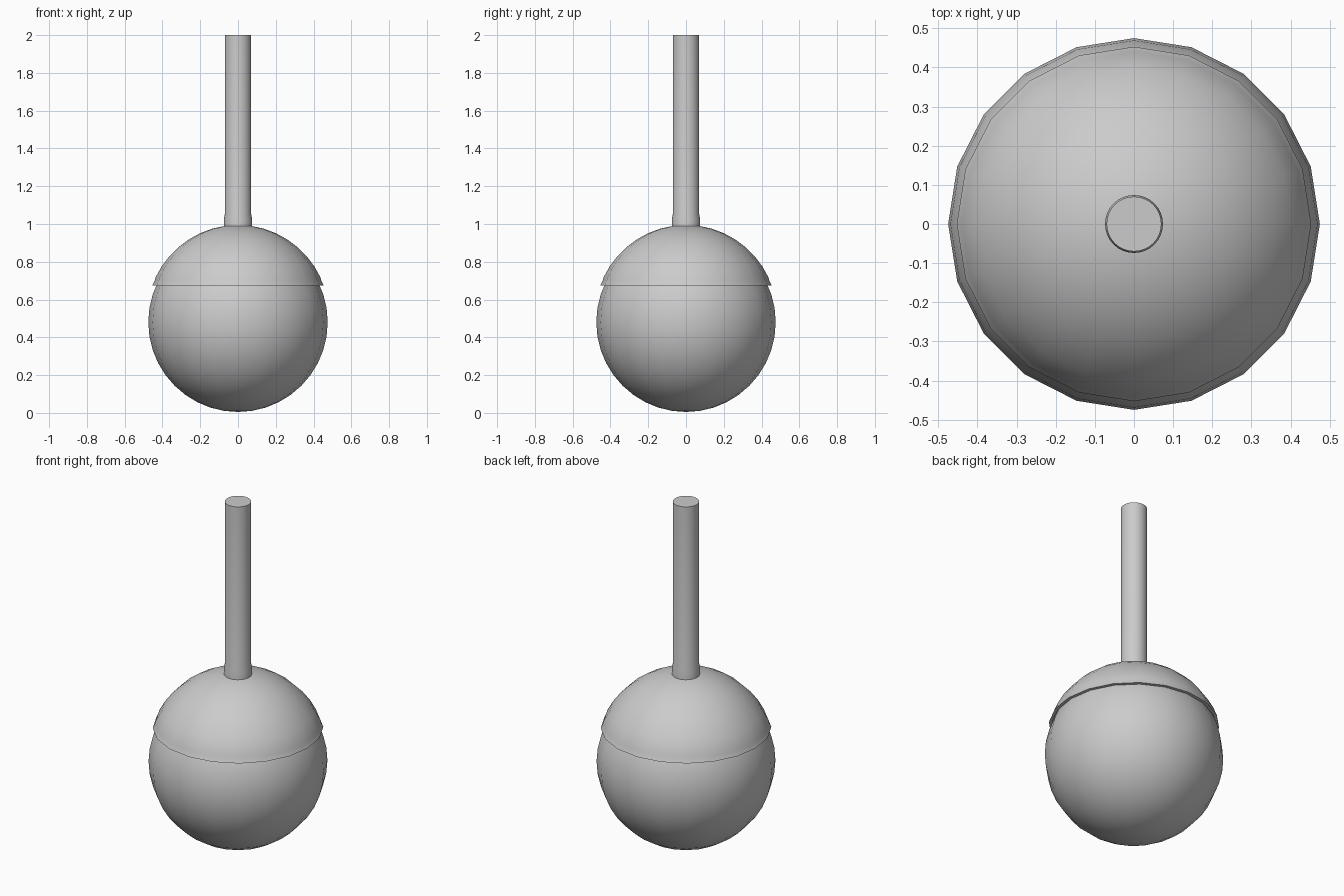
import bpy, bmesh, math

if "Cube" in bpy.data.objects:
    bpy.data.objects.remove(bpy.data.objects["Cube"])

SIDES = 20


def lathe(name, profile, sides, angle=40):
    """Revolve a (radius, z) profile round the z axis; zero radius makes a pole."""
    bm = bmesh.new()
    rings = []
    for r, z in profile:
        if r < 1e-6:
            rings.append([bm.verts.new((0, 0, z))] * sides)
        else:
            rings.append([bm.verts.new((r * math.cos(2 * math.pi * i / sides),
                                        r * math.sin(2 * math.pi * i / sides), z))
                          for i in range(sides)])
    for a, b in zip(rings, rings[1:]):
        for i in range(sides):
            j = (i + 1) % sides
            bm.faces.new(list(dict.fromkeys((a[i], a[j], b[j], b[i]))))
    bmesh.ops.recalc_face_normals(bm, faces=bm.faces)
    mesh = bpy.data.meshes.new(name)
    bm.to_mesh(mesh)
    bm.free()
    obj = bpy.data.objects.new(name, mesh)
    bpy.context.collection.objects.link(obj)
    bpy.ops.object.select_all(action='DESELECT')
    obj.select_set(True)
    bpy.context.view_layer.objects.active = obj
    bpy.ops.object.shade_smooth_by_angle(angle=math.radians(angle))
    return obj


def arc(radius, centre, start, end, steps):
    """Profile points on a circle, angles in degrees above the equator."""
    pts = []
    for k in range(steps + 1):
        a = math.radians(start + (end - start) * k / steps)
        pts.append((max(0, radius * math.cos(a)), centre + radius * math.sin(a)))
    return pts


# Round globe
lathe("globe", arc(0.475, 0.48, -90, 90, 20), SIDES)

# Domed cap: outer dome, flared rim, then the underside
outer = arc(0.482, 0.513, 90, 25, 8)
rim = [(0.441, 0.70), (0.453, 0.675), (0.435, 0.675)]
inner = arc(0.476, 0.505, 24, 90, 8)
lathe("cap", outer + rim + inner, SIDES)

# Hanging rod with a slightly wider foot
lathe("rod", [(0, 0.97), (0.074, 0.97), (0.074, 1.03), (0.070, 1.05),
              (0.070, 2.0), (0, 2.0)], 32)
